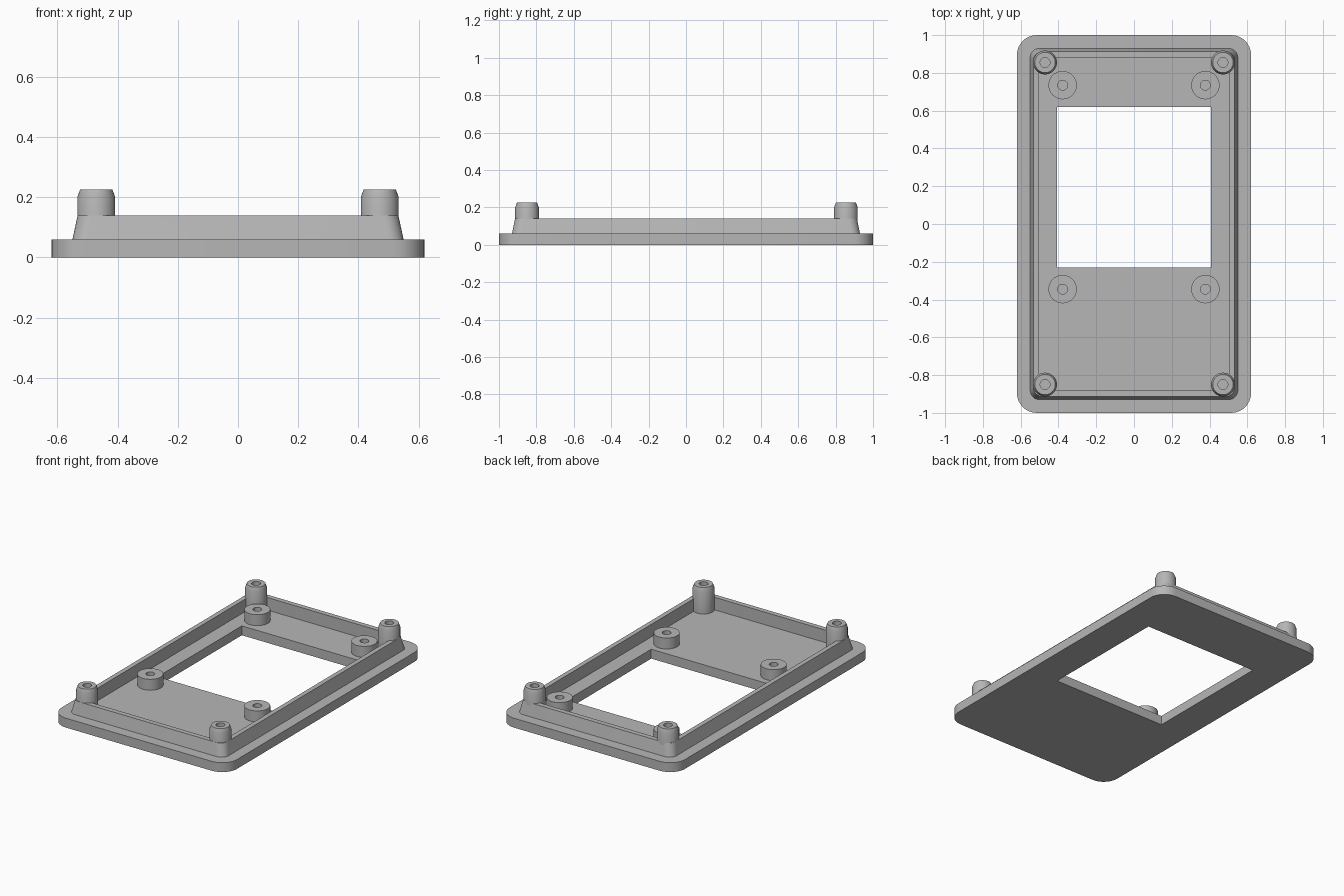
import bpy, bmesh
from math import cos, sin, pi, radians

if "Cube" in bpy.data.objects:
    bpy.data.objects.remove(bpy.data.objects["Cube"])

GREY = (0.47, 0.47, 0.47, 1)
grey = bpy.data.materials.new("plain_grey")
grey.use_nodes = True
grey.diffuse_color = GREY
grey.node_tree.nodes["Principled BSDF"].inputs["Base Color"].default_value = GREY


def loft(name, rings, closed):
    """Skin a stack of equal loops; closed joins the last loop to the first."""
    bm = bmesh.new()
    loops = [[bm.verts.new(p) for p in ring] for ring in rings]
    pairs = list(zip(loops, loops[1:]))
    if closed:
        pairs.append((loops[-1], loops[0]))
    else:
        bm.faces.new(loops[0])
        bm.faces.new(loops[-1])
    n = len(loops[0])
    for a, b in pairs:
        for i in range(n):
            j = (i + 1) % n
            bm.faces.new((a[i], a[j], b[j], b[i]))
    bmesh.ops.remove_doubles(bm, verts=bm.verts, dist=0.0001)
    bmesh.ops.recalc_face_normals(bm, faces=bm.faces)
    mesh = bpy.data.meshes.new(name)
    bm.to_mesh(mesh)
    bm.free()
    mesh.materials.append(grey)
    obj = bpy.data.objects.new(name, mesh)
    bpy.context.collection.objects.link(obj)
    bpy.ops.object.select_all(action='DESELECT')
    obj.select_set(True)
    bpy.context.view_layer.objects.active = obj
    bpy.ops.object.shade_smooth_by_angle(angle=radians(30))
    return obj


def rounded_rect(hx, hy, r, z, cy=0, steps=8):
    """Loop of points around a rectangle with rounded corners."""
    pts = []
    for k, (sx, sy) in enumerate([(1, 1), (-1, 1), (-1, -1), (1, -1)]):
        for s in range(steps + 1):
            a = (k + s / steps) * pi / 2
            pts.append((sx * (hx - r) + r * cos(a), cy + sy * (hy - r) + r * sin(a), z))
    return pts


def post(name, x, y, profile, segments=40):
    """Round post turned from a (radius, height) profile."""
    rings = [[(x + r * cos(2 * pi * i / segments), y + r * sin(2 * pi * i / segments), z)
              for i in range(segments)] for r, z in profile]
    return loft(name, rings, False)


FLOOR, RIM_TOP = 0.06, 0.14

# Base plate with rectangular window
window = dict(hx=0.407, hy=0.425, r=0, cy=0.195)
loft("base_plate", [
    rounded_rect(0.62, 1.0, 0.105, 0),
    rounded_rect(0.62, 1.0, 0.105, FLOOR),
    rounded_rect(z=FLOOR, **window),
    rounded_rect(z=0, **window),
], True)

# Raised rim with sloping outer wall
loft("raised_rim", [
    rounded_rect(0.55, 0.93, 0.05, FLOOR),
    rounded_rect(0.533, 0.914, 0.05, RIM_TOP),
    rounded_rect(0.503, 0.882, 0.01, RIM_TOP),
    rounded_rect(0.503, 0.882, 0.01, FLOOR),
], True)

# Tall chamfered corner posts and short inner posts, with blind screw holes
corner_profile = [(0.063, FLOOR), (0.063, 0.2), (0.054, 0.225), (0.026, 0.225), (0.026, 0.08)]
inner_profile = [(0.075, FLOOR), (0.075, 0.13), (0.026, 0.13), (0.026, 0.07)]
for side, sx in (("left", 1), ("right", -1)):
    for end, y_corner, y_inner in (("front", -0.85, -0.345), ("back", 0.855, 0.735)):
        post(f"{end}_{side}_corner_post", sx * 0.471, y_corner, corner_profile)
        post(f"{end}_{side}_inner_post", sx * 0.378, y_inner, inner_profile)
